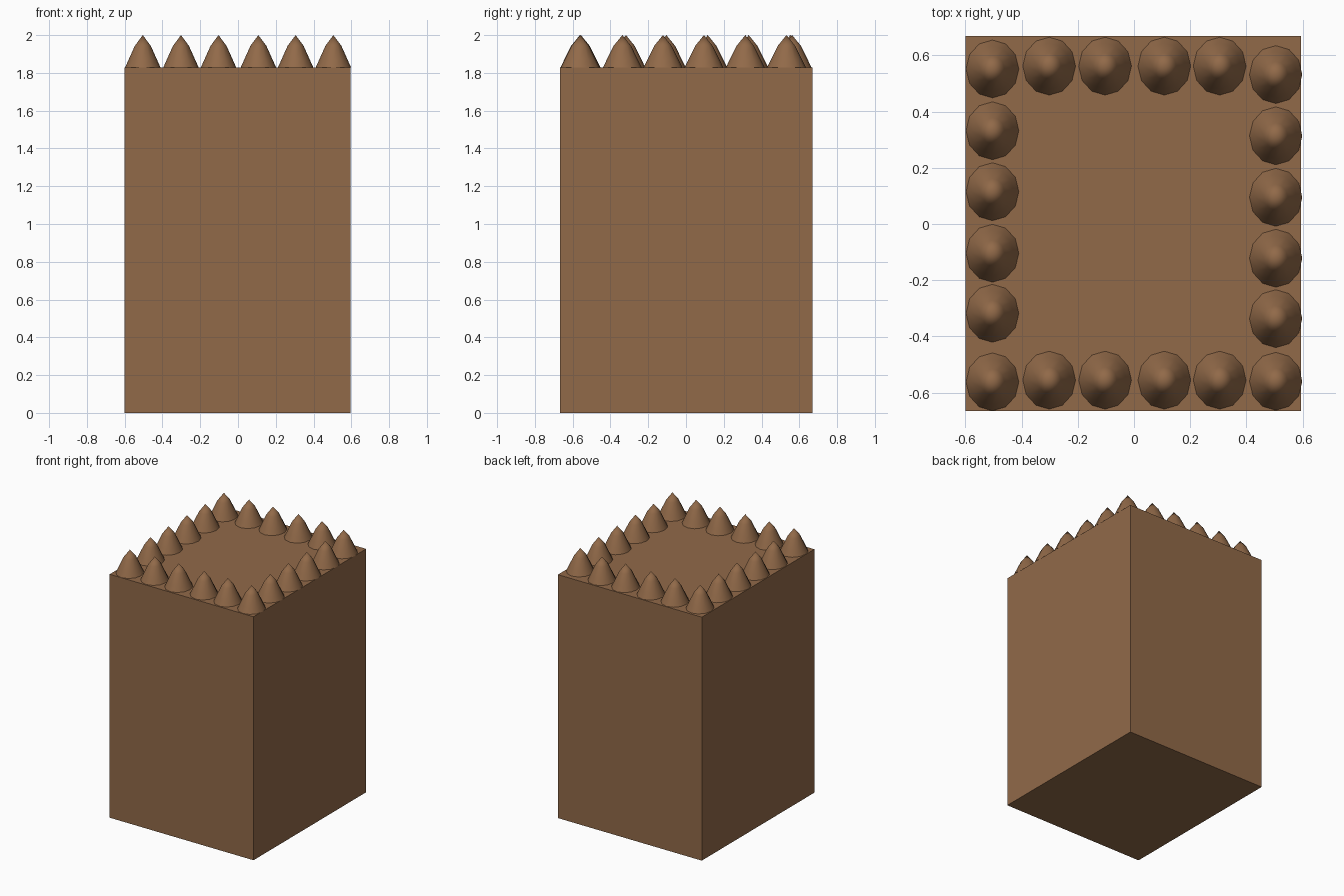
import bpy, bmesh, math

if "Cube" in bpy.data.objects:
    bpy.data.objects.remove(bpy.data.objects["Cube"])

brown = bpy.data.materials.new("warm brown")
brown.diffuse_color = (0.285, 0.143, 0.066, 1)
brown.use_nodes = True
brown.node_tree.nodes["Principled BSDF"].inputs["Base Color"].default_value = brown.diffuse_color

TOP = 1.828      # top of the block, base of the spikes
SIDES = 12
# spike outline: (fraction of base radius, height), slightly bulging
PROFILE = [(1.0, TOP), (0.8, 1.87), (0.45, 1.943)]
TIP = 2.0


def make_object(name, bm):
    bmesh.ops.recalc_face_normals(bm, faces=bm.faces)
    mesh = bpy.data.meshes.new(name)
    bm.to_mesh(mesh)
    bm.free()
    mesh.materials.append(brown)
    obj = bpy.data.objects.new(name, mesh)
    bpy.context.collection.objects.link(obj)
    return obj


def spike(name, x, y, rx=0.094, ry=0.103):
    bm = bmesh.new()
    rings = []
    for f, z in PROFILE:
        rings.append([bm.verts.new((x + f * rx * math.cos(a), y + f * ry * math.sin(a), z))
                      for a in (2 * math.pi * i / SIDES for i in range(SIDES))])
    tip = bm.verts.new((x, y, TIP))
    bm.faces.new(rings[0])
    for i in range(SIDES):
        j = (i + 1) % SIDES
        for low, high in zip(rings, rings[1:]):
            bm.faces.new((low[i], low[j], high[j], high[i])).smooth = True
        bm.faces.new((rings[-1][i], rings[-1][j], tip)).smooth = True
    obj = make_object(name, bm)
    # keep the base rim crisp
    bpy.ops.object.select_all(action='DESELECT')
    obj.select_set(True)
    bpy.context.view_layer.objects.active = obj
    bpy.ops.object.shade_smooth_by_angle(angle=math.radians(60))


# tall block
bm = bmesh.new()
bmesh.ops.create_cube(bm, size=1)
for v in bm.verts:
    v.co = (v.co.x * 1.195 - 0.0025, v.co.y * 1.336 + 0.002, (v.co.z + 0.5) * TOP)
make_object("block", bm)

# spikes along the left and right edges, corners included
for side, x, ys in (("left", -0.504, (0.552, 0.332, 0.115, -0.104, -0.318, -0.562)),
                    ("right", 0.505, (0.532, 0.314, 0.095, -0.122, -0.337, -0.560))):
    for i, y in enumerate(ys):
        spike(f"{side}_spike_{i + 1}", x, y)

# spikes along the front and back edges, between the corners
for side, y in (("front", -0.556), ("back", 0.562)):
    for i, x in enumerate((-0.302, -0.103, 0.108, 0.305)):
        spike(f"{side}_spike_{i + 1}", x, y)
